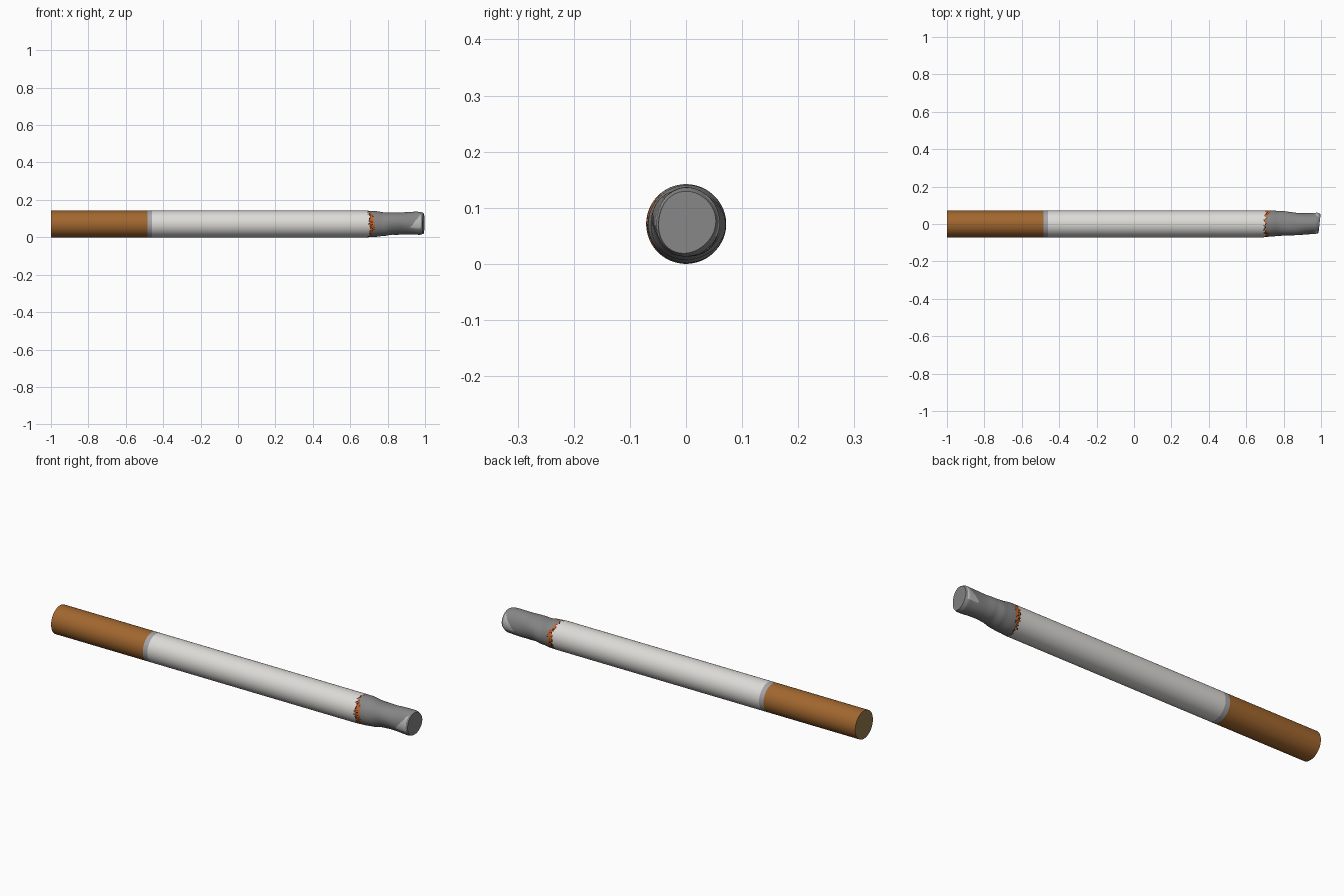
import bpy, bmesh, math, random

if "Cube" in bpy.data.objects:
    bpy.data.objects.remove(bpy.data.objects["Cube"])

random.seed(4)
R = 0.071          # stick radius, also the height of its axis
SIDES = 96


def material(name, rgb):
    m = bpy.data.materials.new(name)
    m.diffuse_color = (*rgb, 1)
    m.use_nodes = True
    m.node_tree.nodes["Principled BSDF"].inputs["Base Color"].default_value = m.diffuse_color
    return m


BROWN = material("filter brown", (0.36, 0.135, 0.028))
TAN = material("filter end tan", (0.30, 0.20, 0.075))
BAND = material("band grey", (0.38, 0.38, 0.40))
PAPER = material("paper white", (0.72, 0.71, 0.68))
CHAR = material("char black", (0.02, 0.018, 0.016))
EMBER = material("ember orange", (0.62, 0.12, 0.02))
ASH = material("ash grey", (0.235, 0.235, 0.235))
PALE = material("pale ash", (0.50, 0.50, 0.49))


def tube(name, xs, mats, point, rule=None, cap_start=None, cap_end=None):
    """Skin rings of points along x; rule(x, angle) picks the face material."""
    bm = bmesh.new()
    rings = [[bm.verts.new(point(x, 2 * math.pi * i / SIDES)) for i in range(SIDES)] for x in xs]
    for k in range(len(xs) - 1):
        a, b = rings[k], rings[k + 1]
        for i in range(SIDES):
            j = (i + 1) % SIDES
            f = bm.faces.new((a[i], a[j], b[j], b[i]))
            if rule:
                f.material_index = rule((xs[k] + xs[k + 1]) / 2, 2 * math.pi * (i + 0.5) / SIDES)
    if cap_start is not None:
        bm.faces.new(rings[0]).material_index = cap_start
    if cap_end is not None:
        bm.faces.new(rings[-1]).material_index = cap_end
    bmesh.ops.recalc_face_normals(bm, faces=bm.faces)
    me = bpy.data.meshes.new(name)
    bm.to_mesh(me)
    bm.free()
    ob = bpy.data.objects.new(name, me)
    bpy.context.collection.objects.link(ob)
    for m in mats:
        me.materials.append(m)
    bpy.ops.object.select_all(action='DESELECT')
    ob.select_set(True)
    bpy.context.view_layer.objects.active = ob
    bpy.ops.object.shade_smooth_by_angle(angle=math.radians(35))
    return ob


def straight(x, t):
    return (x, R * math.cos(t), R + R * math.sin(t))


# Ash profile: x, radius, y offset, z offset
PROFILE = [(0.69, 0.071, 0, 0), (0.73, 0.0695, 0.002, 0.0),
           (0.78, 0.065, 0.003, -0.001), (0.83, 0.061, 0.002, 0.003),
           (0.88, 0.059, 0.001, 0.003), (0.94, 0.059, 0.002, 0.003),
           (0.975, 0.059, 0.003, 0.003), (0.99, 0.053, 0.001, 0.003)]


def ash_point(x, t):
    for p, q in zip(PROFILE, PROFILE[1:]):
        if x <= q[0] + 1e-6:
            break
    s = (x - p[0]) / (q[0] - p[0])
    s = s if x > 0.97 else s * s * (3 - 2 * s)
    r, oy, oz = (p[i] + (q[i] - p[i]) * s for i in (1, 2, 3))
    w = max(0, min(1, (x - 0.72) / 0.08))
    r += w * (0.0025 * math.sin(2 * t + 18 * x) + 0.0012 * math.sin(3 * t - 30 * x))
    y, z = oy + r * math.cos(t), R + oz + r * math.sin(t)
    slant = max(0, (x - 0.88) / 0.11)          # the broken end leans to the front
    return (x + slant * (0.11 * y + 0.002), y, max(0, z))


# Filter, band and paper
tube("filter", [-1, -0.485], [BROWN, TAN], straight, cap_start=1)
tube("filter_band", [-0.485, -0.46], [BAND], straight)
tube("paper", [-0.46, 0.69], [PAPER], straight)

# Ragged burning edge: colours set by distance from wavy front lines
jag = [random.uniform(-0.006, 0.006) for _ in range(SIDES)]


def burn_rule(x, t):
    i = int(t / (2 * math.pi) * SIDES) % SIDES
    edge = 0.70 + 0.005 * math.sin(2 * t + 1) + jag[i]
    side = abs(math.cos(t))
    if x < edge:
        return 0
    if x < edge + 0.007:
        return 1 if random.random() < 0.65 else 2
    if x < edge + 0.008 + 0.020 * max(0, side - 0.45) / 0.55:
        return 2 if random.random() < 0.85 else 1
    return 3


tube("burning_edge", [0.685 + 0.004 * k for k in range(13)],
     [PAPER, CHAR, EMBER, ASH], lambda x, t: ash_point(max(x, 0.69), t) if x > 0.69 else straight(x, t),
     burn_rule)


# Ash stub with a pale flake on each side near the tip
def ash_rule(x, t):
    w = (x - 0.925) / 0.055
    h = math.sin(t)
    return 1 if 0 < w < 1.0 and abs(math.cos(t)) > 0.5 and -0.45 < h < -0.3 + 1.15 * w else 0


xs = [0.733 + 0.006 * k for k in range(41)] + [0.977, 0.981, 0.985, 0.99]
tube("ash", xs, [ASH, PALE], ash_point, ash_rule, cap_end=0)
